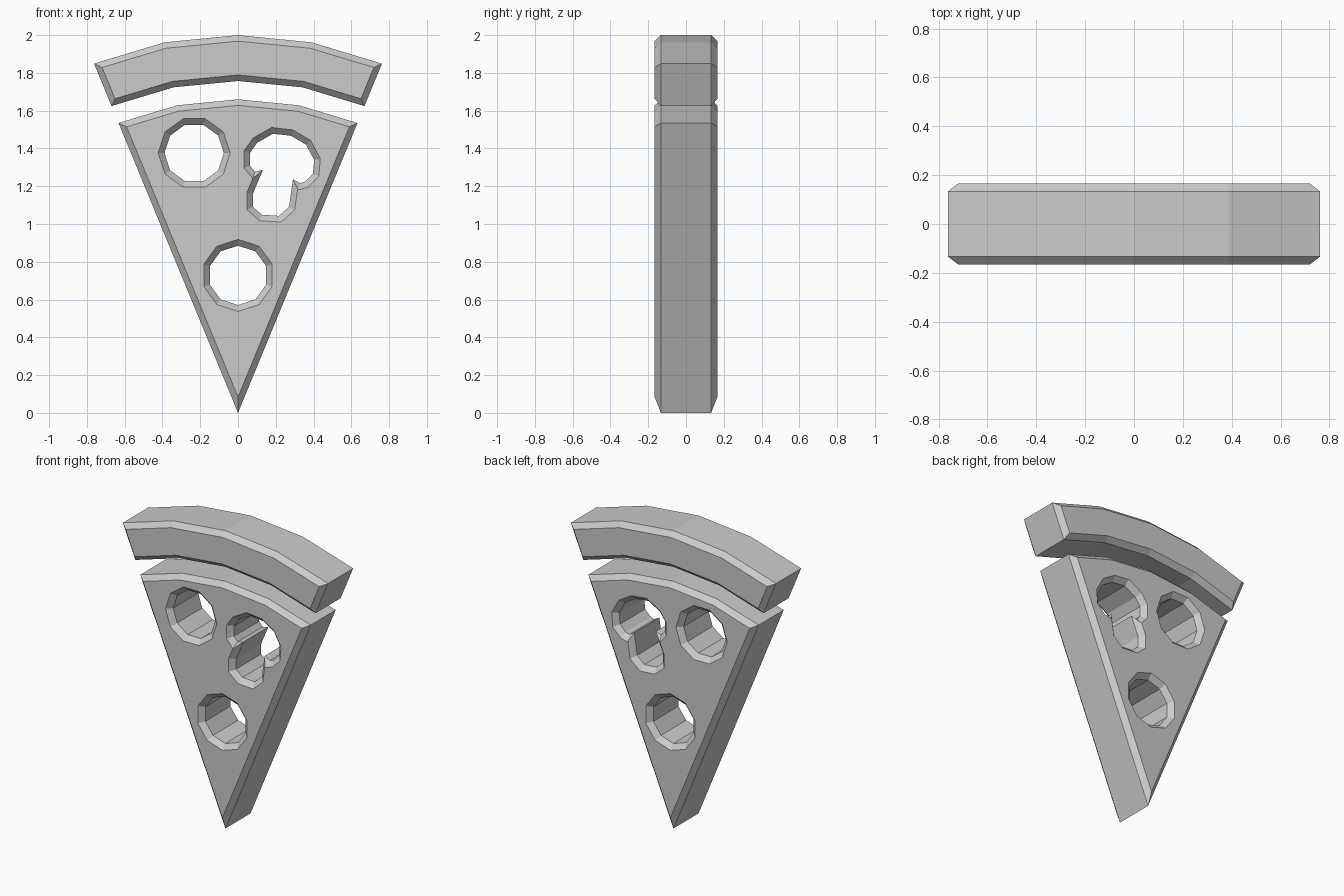
import bpy, bmesh
from math import sin, cos, radians, tau
from mathutils import Vector

if "Cube" in bpy.data.objects:
    bpy.data.objects.remove(bpy.data.objects["Cube"])

CHAMFER = 0.032      # inset of the front and back faces
MID, FACE = 0.133, 0.166   # half depth of the side wall and of the faces
HALF = 22.4          # half angle of the wedge


def arc(r, a0, a1, n=4):
    """Points (x, z) on an arc around the tip, angle measured from vertical."""
    return [Vector((r * sin(radians(a0 + (a1 - a0) * i / n)),
                    r * cos(radians(a0 + (a1 - a0) * i / n)))) for i in range(n + 1)]


def ring(cx, cz, r, start, n=10):
    return [Vector((cx + r * cos(start + tau * i / n),
                    cz + r * sin(start + tau * i / n))) for i in range(n)]


def area(pts):
    return sum(p.cross(pts[(i + 1) % len(pts)]) for i, p in enumerate(pts))


def inset(pts, d):
    """Mitred offset to the left of the direction of travel."""
    out = []
    for i, p in enumerate(pts):
        e0 = (p - pts[i - 1]).normalized()
        e1 = (pts[(i + 1) % len(pts)] - p).normalized()
        n0, n1 = Vector((-e0.y, e0.x)), Vector((-e1.y, e1.x))
        out.append(p + (n0 + n1) * (d / (1 + n0.dot(n1))))
    return out


def chamfered_plate(name, outline, holes=()):
    bm = bmesh.new()
    rims = {-1: [], 1: []}
    for k, pts in enumerate([outline, *holes]):
        # outline runs counter-clockwise, holes clockwise: material on the left
        if (area(pts) > 0) != (k == 0):
            pts = pts[::-1]
        small = inset(pts, CHAMFER)
        layers = [[bm.verts.new((p.x, y, p.y)) for p in loop] for loop, y in
                  ((small, -FACE), (pts, -MID), (pts, MID), (small, FACE))]
        n = len(pts)
        for a, b in zip(layers, layers[1:]):
            for i in range(n):
                j = (i + 1) % n
                bm.faces.new((a[i], a[j], b[j], b[i]))
        for side, loop in ((-1, layers[0]), (1, layers[3])):
            rims[side] += [bm.edges.get((loop[i], loop[(i + 1) % n])) for i in range(n)]
    for side, edges in rims.items():
        bmesh.ops.triangle_fill(bm, edges=edges, use_beauty=True,
                                use_dissolve=False, normal=(0, side, 0))
    bmesh.ops.recalc_face_normals(bm, faces=bm.faces)
    me = bpy.data.meshes.new(name)
    bm.to_mesh(me)
    bm.free()
    ob = bpy.data.objects.new(name, me)
    bpy.context.collection.objects.link(ob)
    return ob


# Crust band
chamfered_plate("crust", arc(2.0, -HALF, HALF) + arc(1.757, HALF, -HALF))

# Mushroom cutout: cap clockwise, then stem
mushroom = [Vector(p) for p in (
    (0.064, 1.377), (0.101, 1.430), (0.185, 1.478), (0.281, 1.467), (0.360, 1.420),
    (0.403, 1.340), (0.397, 1.266), (0.355, 1.224), (0.328, 1.216), (0.291, 1.237),
    (0.270, 1.091), (0.217, 1.043), (0.127, 1.049), (0.079, 1.091), (0.079, 1.160),
    (0.132, 1.287), (0.090, 1.277), (0.064, 1.308))]

# Slice with two round topping holes and the mushroom
chamfered_plate("slice", [Vector((0, 0))] + arc(1.66, -HALF, HALF),
                [ring(-0.232, 1.376, 0.157, 0),
                 ring(0, 0.728, 0.157, tau / 4),
                 mushroom])
